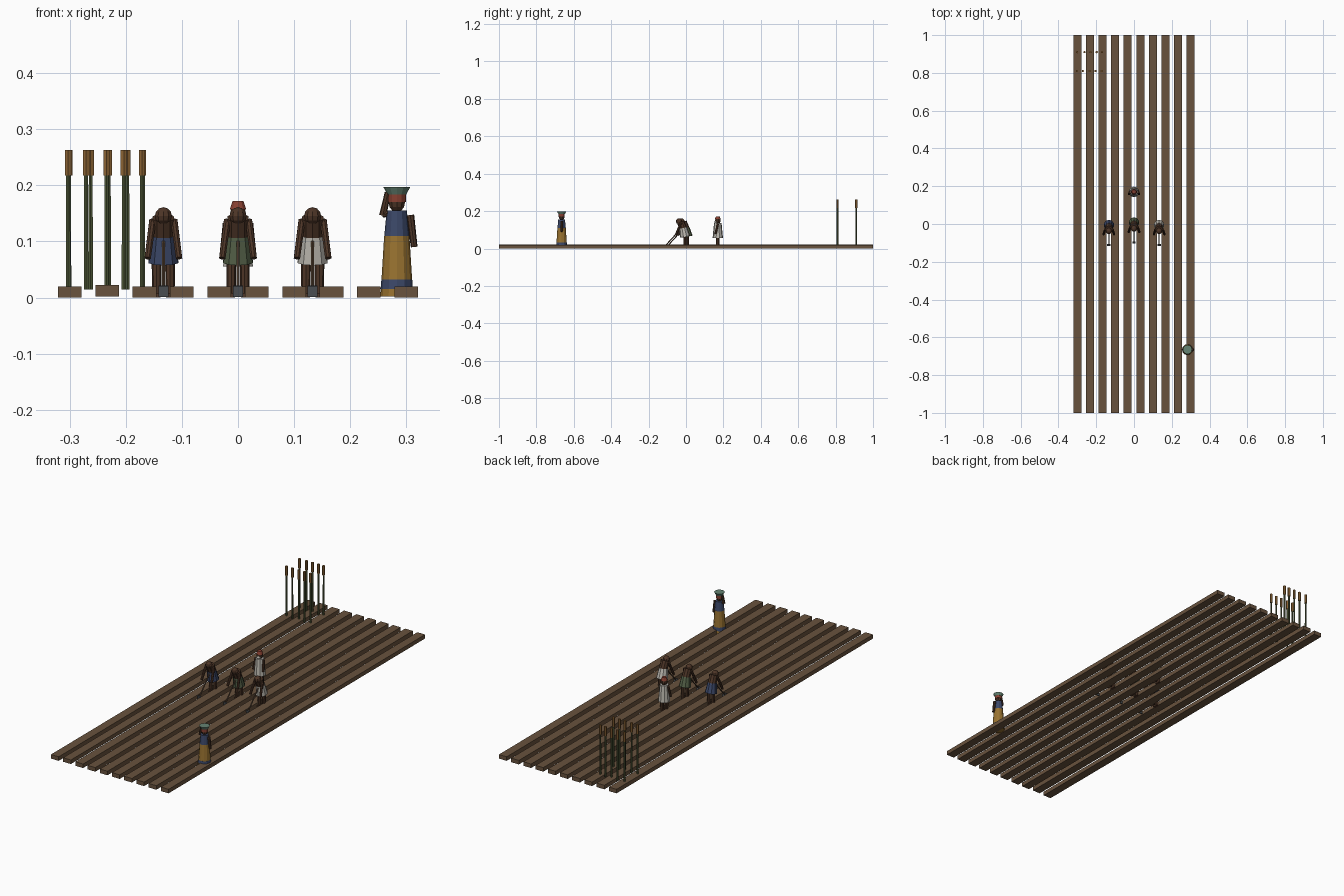
import bpy, bmesh, math, random
from mathutils import Vector, Matrix

if "Cube" in bpy.data.objects:
    bpy.data.objects.remove(bpy.data.objects["Cube"])

random.seed(4)


def mat(name, r, g, b):
    m = bpy.data.materials.new(name)
    m.diffuse_color = (r, g, b, 1)
    m.use_nodes = True
    m.node_tree.nodes["Principled BSDF"].inputs["Base Color"].default_value = m.diffuse_color
    return m


SOIL = mat("soil", 0.14, 0.085, 0.047)
SKIN = mat("skin", 0.075, 0.036, 0.02)
BLUE = mat("blue", 0.045, 0.065, 0.14)
GREEN = mat("green", 0.09, 0.12, 0.065)
WHITE = mat("white", 0.50, 0.48, 0.43)
RED = mat("red", 0.24, 0.05, 0.03)
YELLOW = mat("yellow", 0.32, 0.17, 0.03)
GOLD = mat("gold", 0.27, 0.13, 0.035)
STEM = mat("stem", 0.08, 0.10, 0.04)
TEAL = mat("teal", 0.13, 0.23, 0.17)
WOOD = mat("wood", 0.10, 0.06, 0.035)
IRON = mat("iron", 0.09, 0.10, 0.11)


def finish(name, bm, material):
    me = bpy.data.meshes.new(name)
    bm.to_mesh(me)
    bm.free()
    ob = bpy.data.objects.new(name, me)
    me.materials.append(material)
    bpy.context.collection.objects.link(ob)
    return ob


def box(name, c, size, material, tilt=0):
    bm = bmesh.new()
    bmesh.ops.create_cube(bm, size=1, matrix=Matrix.Translation(c) @
                          Matrix.Rotation(tilt, 4, 'X') @ Matrix.Diagonal((*size, 1)))
    return finish(name, bm, material)


def rod(name, a, b, r1, r2, material, sides=8):
    a, b = Vector(a), Vector(b)
    d = b - a
    rot = d.to_track_quat('Z', 'Y').to_matrix().to_4x4()
    bm = bmesh.new()
    bmesh.ops.create_cone(bm, cap_ends=True, segments=sides, radius1=r1, radius2=r2,
                          depth=d.length, matrix=Matrix.Translation((a + b) / 2) @ rot)
    return finish(name, bm, material)


def ball(name, c, size, material):
    bm = bmesh.new()
    bmesh.ops.create_uvsphere(bm, u_segments=10, v_segments=6, radius=1,
                              matrix=Matrix.Translation(c) @ Matrix.Diagonal((*size, 1)))
    return finish(name, bm, material)


def legs(x, y):
    for s in (-1, 1):
        rod("leg", (x + s * 0.012, y, 0.002), (x + s * 0.012, y, 0.07), 0.008, 0.009, SKIN)
        box("foot", (x + s * 0.012, y - 0.005, 0.004), (0.014, 0.026, 0.008), SKIN)


# Soil ridges
for i in range(10):
    x = -0.3 + i * 0.6 / 9
    dz = 0.002 if i == 1 else 0
    box("soil_ridge", (x, 0, 0.01 + dz), (0.042, 2, 0.02), SOIL)

# Two rows of grain stalks
for y in (0.81, 0.91):
    for i in range(5):
        x = -0.3 + i / 30 + random.uniform(-0.005, 0.005)
        rod("grain_stem", (x, y, 0.014), (x, y, 0.22), 0.0045, 0.004, STEM, 6)
        rod("grain_head", (x, y, 0.217), (x, y, 0.263), 0.0065, 0.0065, GOLD, 6)

# Bent field workers with hoes
for x, y, cloth in ((-0.133, -0.013, BLUE), (0, 0, GREEN), (0.133, -0.013, WHITE)):
    legs(x, y + 0.008)
    rod("worker_tunic", (x, y + 0.008, 0.063), (x, y - 0.002, 0.11), 0.028, 0.021, cloth, 10)
    rod("worker_torso", (x, y, 0.105), (x, y - 0.016, 0.142), 0.02, 0.02, SKIN, 10)
    ball("worker_head", (x, y - 0.024, 0.145), (0.016, 0.017, 0.016), SKIN)
    for s in (-1, 1):
        rod("worker_arm", (x + s * 0.019, y - 0.014, 0.138),
            (x + s * 0.028, y - 0.042, 0.07), 0.0065, 0.006, SKIN)
    rod("hoe_handle", (x, y - 0.015, 0.105), (x, y - 0.098, 0.014), 0.003, 0.003, WOOD, 6)
    box("hoe_blade", (x, y - 0.098, 0.011), (0.018, 0.004, 0.02), IRON, 0.25)

# Standing man in long tunic and cap
y = 0.17
legs(0, y)
rod("man_tunic", (0, y, 0.055), (0, y, 0.136), 0.028, 0.02, WHITE, 10)
ball("man_head", (0, y, 0.149), (0.015, 0.015, 0.018), SKIN)
ball("man_beard", (0, y - 0.008, 0.142), (0.011, 0.01, 0.01), WHITE)
rod("man_cap", (0, y, 0.157), (0, y, 0.172), 0.0155, 0.01, RED, 10)
for s in (-1, 1):
    rod("man_arm", (s * 0.021, y, 0.132), (s * 0.027, y - 0.012, 0.078), 0.0065, 0.006, SKIN)

# Woman carrying a bowl on her head
x, y = 0.283, -0.665


def band(name, z0, z1, r0, r1, material):
    rod(name, (x, y, z0), (x, y, z1), r0, r1, material, 12)


band("woman_skirt_base", 0.002, 0.015, 0.029, 0.0283, YELLOW)
band("woman_skirt_hem", 0.015, 0.032, 0.0288, 0.0275, BLUE)
band("woman_skirt", 0.032, 0.11, 0.0273, 0.0225, YELLOW)
band("woman_blouse", 0.11, 0.155, 0.0223, 0.018, BLUE)
ball("woman_head", (x, y, 0.17), (0.0155, 0.0155, 0.018), SKIN)
band("woman_headwrap", 0.17, 0.187, 0.0165, 0.0165, RED)
band("woman_bowl", 0.184, 0.197, 0.017, 0.024, TEAL)
rod("woman_raised_arm", (x - 0.025, y, 0.146), (x - 0.016, y, 0.187), 0.0065, 0.0055, SKIN)
rod("woman_upper_arm", (x - 0.016, y, 0.15), (x - 0.026, y, 0.148), 0.006, 0.006, SKIN)
rod("woman_lowered_arm", (x + 0.024, y, 0.147), (x + 0.031, y, 0.09), 0.007, 0.006, SKIN)
